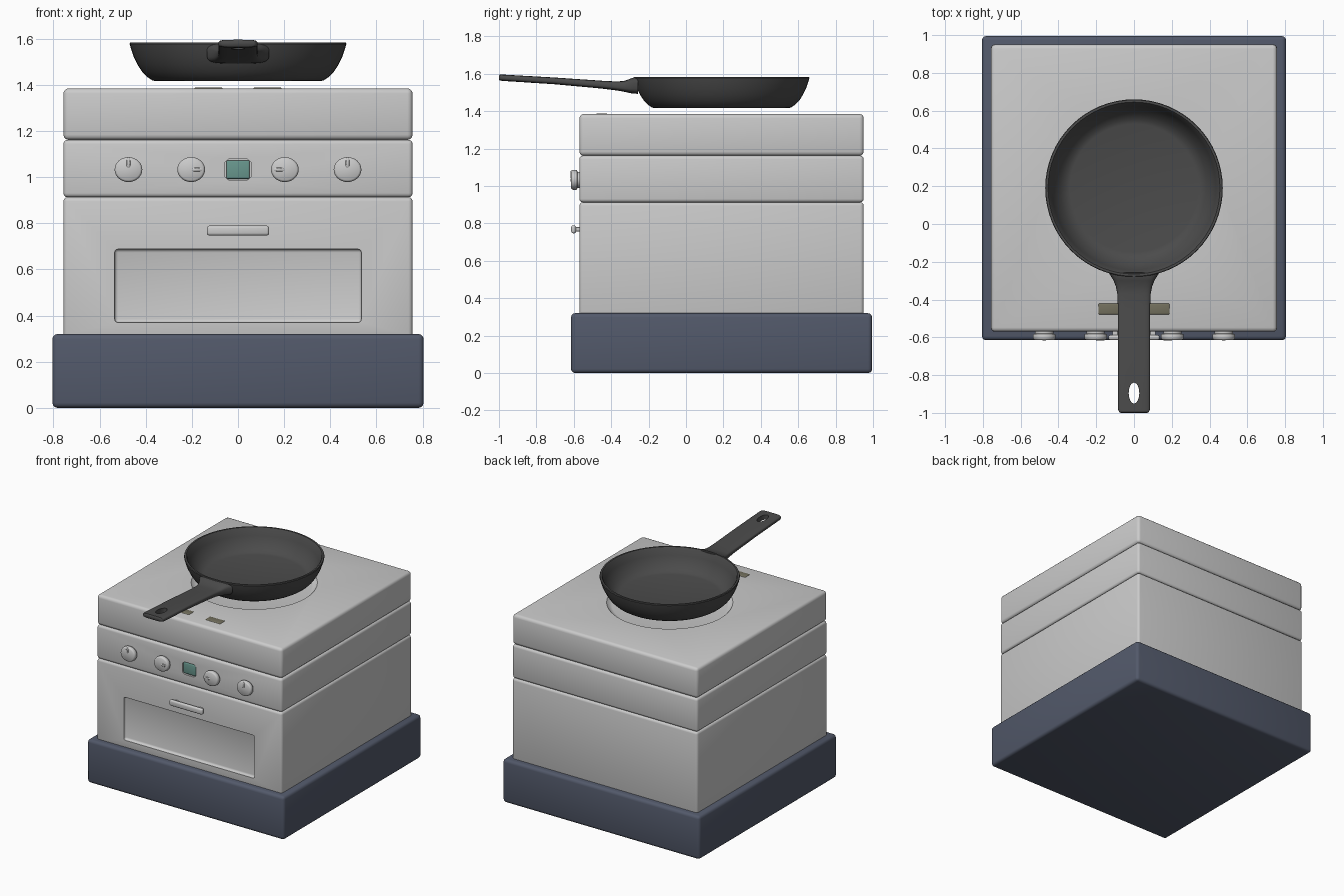
import bpy, bmesh
from math import sin, cos, pi, copysign

if "Cube" in bpy.data.objects:
    bpy.data.objects.remove(bpy.data.objects["Cube"])


def paint(name, rgb):
    m = bpy.data.materials.new(name)
    m.diffuse_color = (*rgb, 1)
    m.use_nodes = True
    m.node_tree.nodes["Principled BSDF"].inputs["Base Color"].default_value = m.diffuse_color
    return m


NAVY = paint("navy", (0.085, 0.10, 0.145))
IRON = paint("iron", (0.07, 0.07, 0.07))
TEAL = paint("teal", (0.14, 0.31, 0.27))
OLIVE = paint("olive", (0.17, 0.16, 0.11))


def finish(name, bm, mat=None):
    bmesh.ops.recalc_face_normals(bm, faces=bm.faces)
    me = bpy.data.meshes.new(name)
    bm.to_mesh(me)
    bm.free()
    ob = bpy.data.objects.new(name, me)
    bpy.context.collection.objects.link(ob)
    if mat:
        me.materials.append(mat)
    return ob


def activate(ob):
    bpy.ops.object.select_all(action='DESELECT')
    ob.select_set(True)
    bpy.context.view_layer.objects.active = ob


def smooth(ob):
    activate(ob)
    bpy.ops.object.shade_smooth_by_angle(angle=0.7)
    return ob


def box(name, x, y, z, bevel, mat=None, segments=3):
    """Rounded box from (min, max) ranges."""
    bm = bmesh.new()
    bmesh.ops.create_cube(bm, size=1)
    for v in bm.verts:
        for i, (a, b) in enumerate((x, y, z)):
            v.co[i] = a if v.co[i] < 0 else b
    bmesh.ops.bevel(bm, geom=bm.edges[:], offset=bevel, segments=segments,
                    profile=0.5, affect='EDGES', clamp_overlap=True)
    return smooth(finish(name, bm, mat))


def loft(name, rings, mat=None):
    """Skin equal-length rings and cap both ends."""
    bm = bmesh.new()
    loops = [[bm.verts.new(p) for p in r] for r in rings]
    n = len(loops[0])
    for a, b in zip(loops, loops[1:]):
        for i in range(n):
            j = (i + 1) % n
            bm.faces.new((a[i], a[j], b[j], b[i]))
    bm.faces.new(loops[0])
    bm.faces.new(loops[-1])
    return smooth(finish(name, bm, mat))


def circle_z(r, z, cy=0.19, n=64, rx=None):
    rx = r if rx is None else rx
    return [(rx * cos(2 * pi * i / n), cy + r * sin(2 * pi * i / n), z) for i in range(n)]


def ellipse_y(cx, cz, rx, rz, y, n=32):
    return [(cx + rx * cos(2 * pi * i / n), y, cz + rz * sin(2 * pi * i / n)) for i in range(n)]


def cut(ob, cutter):
    activate(ob)
    m = ob.modifiers.new("cut", 'BOOLEAN')
    m.operation = 'DIFFERENCE'
    m.solver = 'EXACT'
    m.object = cutter
    bpy.ops.object.modifier_apply(modifier=m.name)
    bpy.data.objects.remove(cutter)
    smooth(ob)


# Plinth and three stacked body sections
box("base", (-0.805, 0.805), (-0.615, 0.995), (0, 0.32), 0.022, NAVY)
W, D = (-0.757, 0.757), (-0.57, 0.95)
oven = box("oven_body", W, D, (0.30, 0.913), 0.018)
panel = box("control_section", W, D, (0.913, 1.162), 0.018)
hob = box("hob_section", W, D, (1.162, 1.385), 0.022)

# Recesses: oven window, display, dished burner
cut(oven, box("window_cutter", (-0.535, 0.535), (-0.7, -0.55), (0.37, 0.688), 0.015))
cut(panel, loft("display_cutter", [
    [(x * 0.056, y, 1.033 + z * 0.046) for x, z in
     ((1, .7), (.7, 1), (-.7, 1), (-1, .7), (-1, -.7), (-.7, -1), (.7, -1), (1, -.7))]
    for y in (-0.7, -0.555)]))
cut(hob, loft("burner_cutter", [circle_z(0.385, 1.36), circle_z(0.40, 1.363),
                                circle_z(0.425, 1.387), circle_z(0.425, 1.45)]))

# Display and hob indicator strips
box("display", (-0.05, 0.05), (-0.567, -0.545), (0.993, 1.073), 0.006, TEAL)
for side, s in (("left", -1), ("right", 1)):
    box("hob_indicator_" + side, sorted((s * 0.065, s * 0.19)),
        (-0.48, -0.42), (1.37, 1.389), 0.008, OLIVE)

# Control knobs with pointers
for side, s in (("left", -1), ("right", 1)):
    for place, cx, px, pz, rx, rz in (("outer", 0.475, 0.475, 1.062, 0.009, 0.022),
                                      ("inner", 0.203, 0.178, 1.033, 0.024, 0.009)):
        loft(f"knob_{place}_{side}", [
            ellipse_y(s * cx, 1.033, 0.060 * k, 0.054 * k, y)
            for k, y in ((0.8, -0.56), (0.8, -0.58), (0.96, -0.583), (1, -0.59),
                         (1, -0.602), (0.95, -0.61), (0.85, -0.614))])
        loft(f"pointer_{place}_{side}", [
            ellipse_y(s * px, pz, rx * k, rz * k, y)
            for k, y in ((1, -0.60), (1, -0.615), (0.7, -0.618))])

# Oven door handle on two posts
box("door_handle", (-0.135, 0.135), (-0.614, -0.588), (0.747, 0.79), 0.011)
for side, s in (("left", -1), ("right", 1)):
    box("door_handle_post_" + side, sorted((s * 0.085, s * 0.115)),
        (-0.60, -0.56), (0.757, 0.78), 0.004)

# Frying pan bowl
loft("pan", [circle_z(r, z) for r, z in (
    (0.355, 1.417), (0.37, 1.419), (0.392, 1.433), (0.415, 1.456), (0.435, 1.487),
    (0.452, 1.522), (0.465, 1.56), (0.47, 1.578), (0.467, 1.584), (0.455, 1.584),
    (0.449, 1.577), (0.434, 1.53), (0.415, 1.494), (0.39, 1.462), (0.362, 1.44), (0.34, 1.434))], IRON)


# Frying pan handle: rounded flat bar flaring into the rim
def bar(y, w, z, h, n=32):
    def p(v, e):
        return copysign(abs(v) ** e, v)
    return [(w * p(cos(2 * pi * i / n), 0.4), y, z + h * p(sin(2 * pi * i / n), 0.6)) for i in range(n)]


handle = loft("pan_handle", [bar(*s) for s in (
    (-1.0, 0.070, 1.580, 0.010), (-0.995, 0.079, 1.580, 0.016), (-0.98, 0.085, 1.579, 0.017),
    (-0.7, 0.085, 1.562, 0.018), (-0.45, 0.085, 1.542, 0.021), (-0.37, 0.088, 1.535, 0.024),
    (-0.33, 0.096, 1.533, 0.029), (-0.30, 0.108, 1.535, 0.038), (-0.28, 0.12, 1.537, 0.043),
    (-0.257, 0.135, 1.537, 0.044))], IRON)
cut(handle, loft("hole_cutter", [circle_z(0.055, z, -0.895, 32, 0.028) for z in (1.4, 1.7)]))
